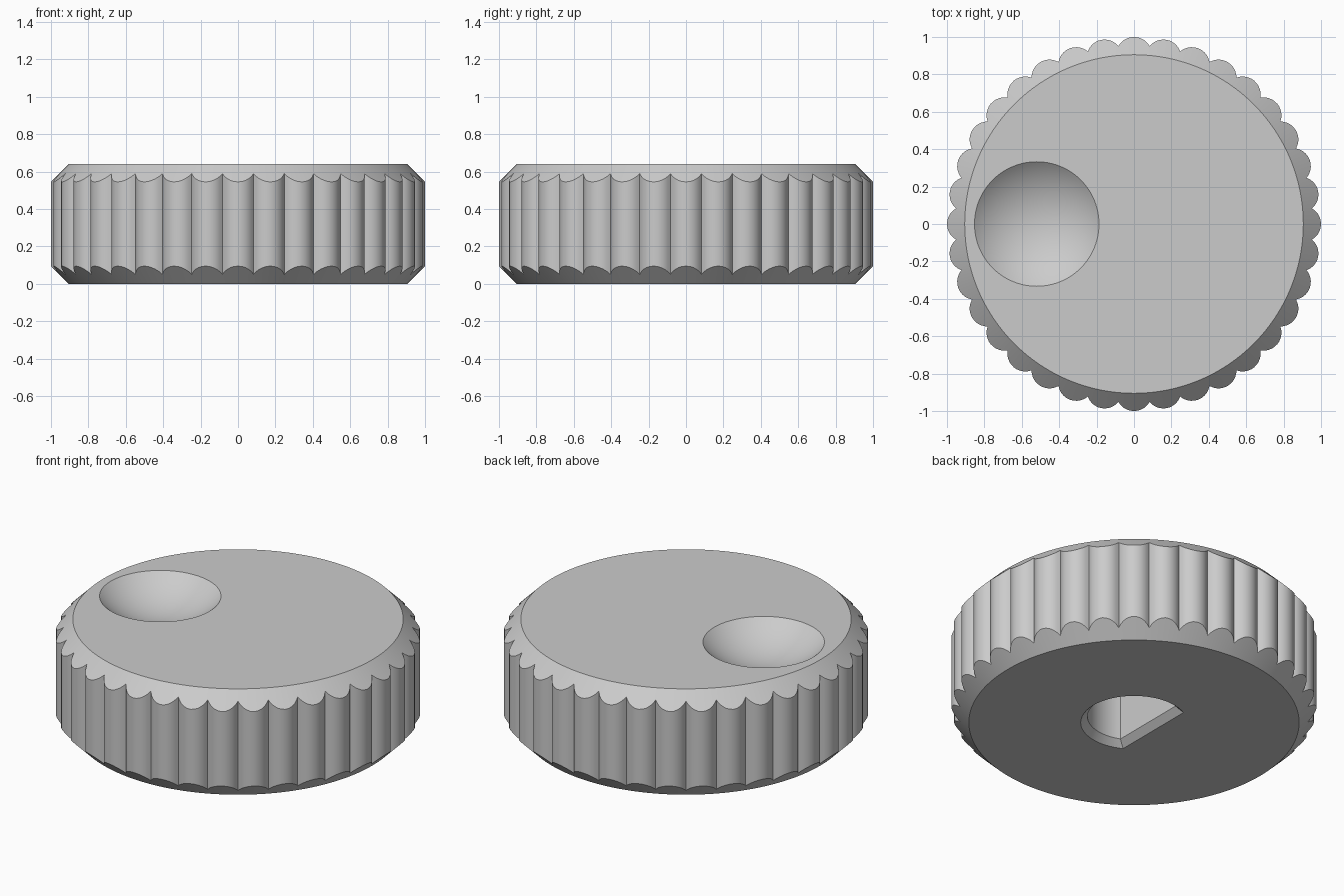
import bpy, bmesh
from math import sin, cos, asin, acos, pi, radians, sqrt, hypot, atan2

if "Cube" in bpy.data.objects:
    bpy.data.objects.remove(bpy.data.objects["Cube"], do_unlink=True)

HEIGHT, FACE_R = 0.64, 0.905          # overall height, radius of the flat faces
LOBES, LOBE_R, STEPS = 36, 0.096, 10  # grip lobes around the rim

grey = bpy.data.materials.new("plain grey")
GREY = (0.6, 0.6, 0.6, 1)
grey.use_nodes = True
grey.diffuse_color = GREY
grey.node_tree.nodes["Principled BSDF"].inputs["Base Color"].default_value = GREY


def finish(name, bm):
    bmesh.ops.recalc_face_normals(bm, faces=bm.faces)
    mesh = bpy.data.meshes.new(name)
    bm.to_mesh(mesh)
    bm.free()
    mesh.materials.append(grey)
    obj = bpy.data.objects.new(name, mesh)
    bpy.context.collection.objects.link(obj)
    return obj


def loft(name, loops):
    """Closed solid through a stack of matching point loops."""
    bm = bmesh.new()
    rings = [[bm.verts.new(p) for p in loop] for loop in loops]
    for low, high in zip(rings, rings[1:]):
        for i in range(len(low)):
            j = (i + 1) % len(low)
            bm.faces.new((low[i], low[j], high[j], high[i]))
    bm.faces.new(rings[0][::-1])
    bm.faces.new(rings[-1])
    return finish(name, bm)


def cut(target, cutter):
    cutter.hide_render = True
    mod = target.modifiers.new("cut", 'BOOLEAN')
    mod.operation, mod.solver, mod.object = 'DIFFERENCE', 'EXACT', cutter
    bpy.context.view_layer.objects.active = target
    bpy.ops.object.modifier_apply(modifier=mod.name)
    bpy.data.objects.remove(cutter, do_unlink=True)


# Scalloped outline as (angle, radius) pairs
centre = 1 - LOBE_R
half = pi / LOBES
sweep = half + asin(centre * sin(half) / LOBE_R)
outline = []
for k in range(LOBES):
    for s in range(STEPS):
        a = sweep * (2 * s / STEPS - 1)
        x, y = centre + LOBE_R * cos(a), LOBE_R * sin(a)
        outline.append((2 * half * k + atan2(y, x), hypot(x, y)))

# Knob body: flat faces, 45 degree conical chamfers trimming the lobes
face = [(FACE_R * cos(a), FACE_R * sin(a)) for a, r in outline]
rim = [(r * cos(a), r * sin(a), r - FACE_R) for a, r in outline]
knob = loft("knob", [
    [(x, y, 0) for x, y in face],
    rim,
    [(x, y, HEIGHT - z) for x, y, z in rim],
    [(x, y, HEIGHT) for x, y in face],
])

# Finger dimple: shallow spherical hollow in the top
BALL_R, DIMPLE_R = 0.5, 0.333
bm = bmesh.new()
bmesh.ops.create_uvsphere(bm, u_segments=96, v_segments=64, radius=BALL_R)
bmesh.ops.translate(bm, verts=bm.verts,
                    vec=(-0.52, 0, HEIGHT + sqrt(BALL_R ** 2 - DIMPLE_R ** 2)))
cut(knob, finish("dimple_cutter", bm))


# D-shaped shaft hole with a chamfered mouth in the underside
def d_loop(grow, z, n=48):
    r, flat = 0.255 + grow, -0.1 - grow
    end = acos(flat / r)
    angles = [end * (2 * i / n - 1) for i in range(n + 1)]
    return [(r * cos(a), r * sin(a), z) for a in angles]


cut(knob, loft("shaft_hole_cutter",
               [d_loop(0.0575, -0.02), d_loop(0, 0.0375), d_loop(0, 0.42)]))

# Smooth curves, crisp edges
bpy.ops.object.select_all(action='DESELECT')
knob.select_set(True)
bpy.context.view_layer.objects.active = knob
bpy.ops.object.shade_smooth_by_angle(angle=radians(25))
